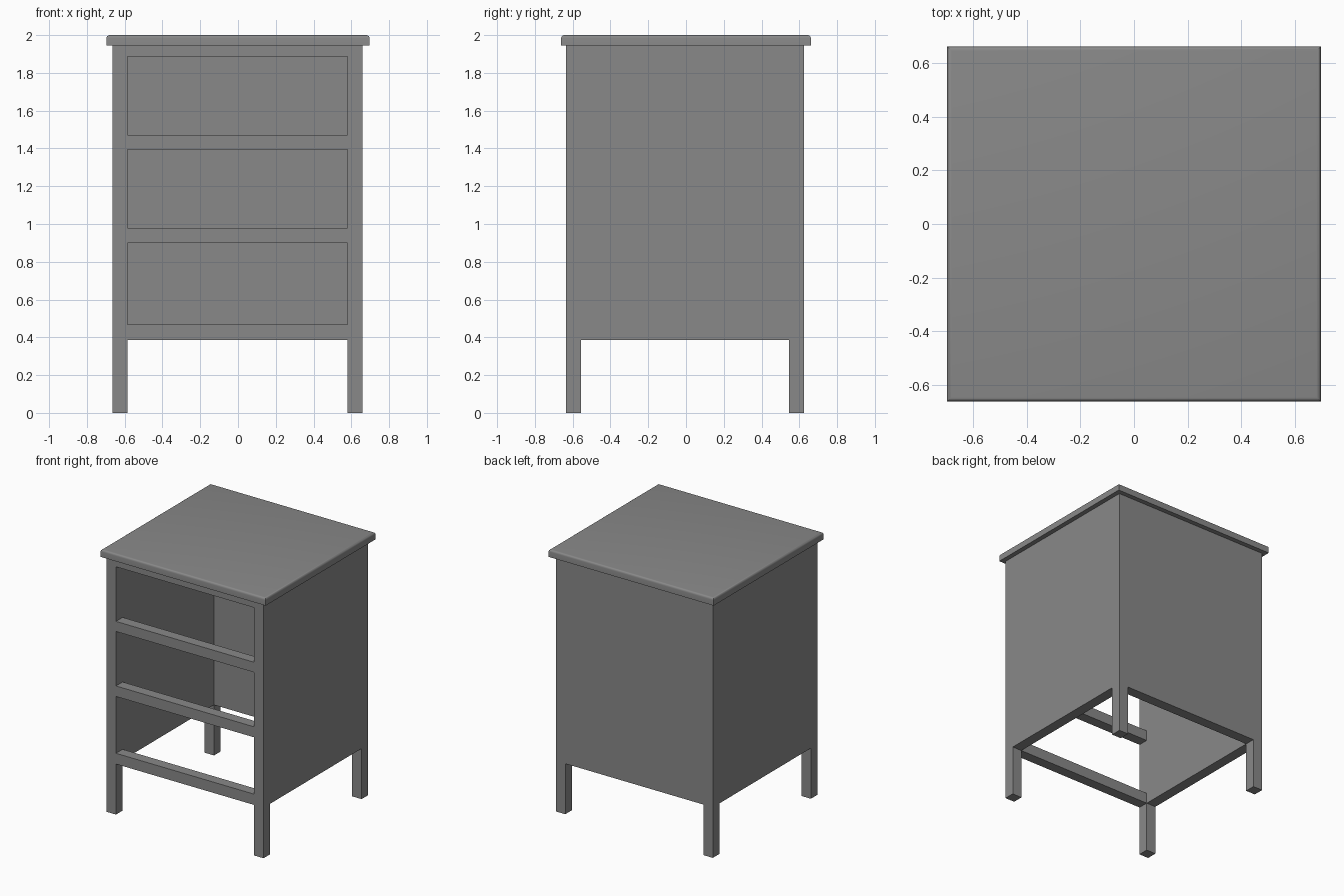
import bpy
import bmesh
import math

cube = bpy.data.objects.get("Cube")
if cube:
    bpy.data.objects.remove(cube, do_unlink=True)

# Plain grey paint
paint = bpy.data.materials.new("grey_paint")
paint.use_nodes = True
grey = (0.25, 0.25, 0.25, 1)
paint.diffuse_color = grey
paint.node_tree.nodes["Principled BSDF"].inputs["Base Color"].default_value = grey


def box(name, x, y, z):
    """Box spanning the given (low, high) ranges."""
    bm = bmesh.new()
    bmesh.ops.create_cube(bm, size=1)
    for v in bm.verts:
        v.co = [r[0] if c < 0 else r[1] for c, r in zip(v.co, (x, y, z))]
    mesh = bpy.data.meshes.new(name)
    bm.to_mesh(mesh)
    bm.free()
    mesh.materials.append(paint)
    ob = bpy.data.objects.new(name, mesh)
    bpy.context.collection.objects.link(ob)
    return ob


def activate(ob):
    bpy.ops.object.select_all(action="DESELECT")
    ob.select_set(True)
    bpy.context.view_layer.objects.active = ob


def carve(ob, x, y, z):
    """Cut a box-shaped hole out of an object."""
    cutter = box("cutter", x, y, z)
    cutter.hide_render = True
    mod = ob.modifiers.new("cut", "BOOLEAN")
    mod.operation = "DIFFERENCE"
    mod.solver = "EXACT"
    mod.object = cutter
    activate(ob)
    bpy.ops.object.modifier_apply(modifier=mod.name)
    bpy.data.objects.remove(cutter, do_unlink=True)


X, Y = (-0.664, 0.66), (-0.635, 0.625)
WALL, SKIRT, HEIGHT = 0.08, 0.385, 1.944
inner_x = (X[0] + WALL, X[1] - WALL)
inner_y = (Y[0] + WALL, Y[1] - WALL)

# Cabinet frame: hollow body, gaps between the legs, three drawer openings
frame = box("cabinet_frame", X, Y, (0, HEIGHT))
carve(frame, inner_x, inner_y, (-0.1, HEIGHT + 0.1))
carve(frame, (-1, 1), inner_y, (-0.1, SKIRT))
carve(frame, inner_x, (-1, 1), (-0.1, SKIRT))
for opening in ((0.467, 0.9), (0.98, 1.395), (1.472, 1.888)):
    carve(frame, inner_x, (-1, 0), opening)

# Overhanging top with a rounded upper edge
top = box("table_top", (-0.696, 0.696), (-0.661, 0.661), (HEIGHT, 2))
bm = bmesh.new()
bm.from_mesh(top.data)
rim = [e for e in bm.edges if all(v.co.z > 1.99 for v in e.verts)]
bmesh.ops.bevel(bm, geom=rim, offset=0.016, segments=4, profile=0.5, affect="EDGES")
bm.to_mesh(top.data)
bm.free()
activate(top)
bpy.ops.object.shade_smooth_by_angle(angle=math.radians(30))
